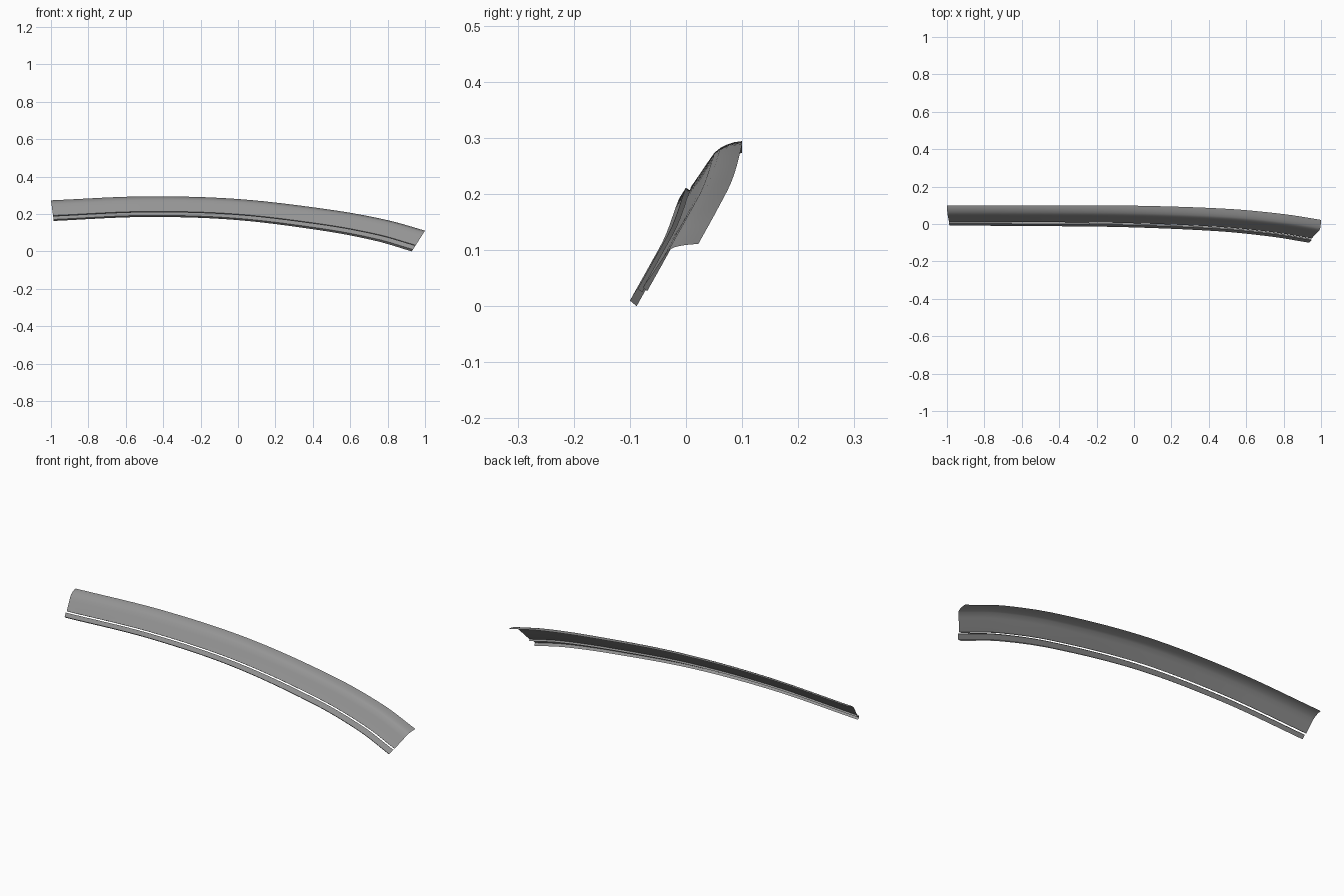
import bpy, bmesh, math

if "Cube" in bpy.data.objects:
    bpy.data.objects.remove(bpy.data.objects["Cube"])

# Rear-edge guide path: x, y, z
PATH = [(-1.0, .100, .273), (-.5, .100, .294), (0, .098, .280),
        (.5, .081, .222), (.8, .053, .167), (1.0, .022, .111)]

# Cross-sections as (y, z) offsets from the path: left end / right end
PANEL_L = [(0, 0), (-.013, -.002), (-.026, -.007), (-.038, -.014), (-.048, -.023),
           (-.060, -.040), (-.075, -.062), (-.088, -.081), (-.080, -.086)]
PANEL_R = [(0, 0), (-.015, -.001), (-.030, -.003), (-.043, -.006), (-.053, -.011),
           (-.066, -.030), (-.083, -.056), (-.099, -.078), (-.091, -.084)]
STRIP_L = [(-.090, -.089), (-.098, -.084), (-.109, -.102), (-.099, -.110)]
STRIP_R = [(-.100, -.086), (-.108, -.080), (-.122, -.101), (-.110, -.111)]

# Mid-grey finish
grey = bpy.data.materials.new("mid_grey")
grey.diffuse_color = (.3, .3, .3, 1)
grey.use_nodes = True
grey.node_tree.nodes["Principled BSDF"].inputs["Base Color"].default_value = grey.diffuse_color


def path_point(x):
    """Smooth cubic interpolation along the guide path."""
    n = len(PATH)
    k = max(i for i in range(n - 1) if PATH[i][0] <= x + 1e-9)

    def slope(i, c):
        a, b = PATH[max(i - 1, 0)], PATH[min(i + 1, n - 1)]
        return (b[c] - a[c]) / (b[0] - a[0])

    p, q = PATH[k], PATH[k + 1]
    h = q[0] - p[0]
    t = (x - p[0]) / h
    return [(2*t**3 - 3*t*t + 1) * p[c] + (t**3 - 2*t*t + t) * h * slope(k, c)
            + (3*t*t - 2*t**3) * q[c] + (t**3 - t*t) * h * slope(k + 1, c)
            for c in (1, 2)]


def sweep(name, left, right, steps=48):
    bm = bmesh.new()
    rows = []
    for i in range(steps + 1):
        u = i / steps
        x = -1 + 2 * u
        y, z = path_point(x)
        w = u * u * (3 - 2 * u)
        row = []
        for (ly, lz), (ry, rz) in zip(left, right):
            dy, dz = ly + (ry - ly) * w, lz + (rz - lz) * w
            # the ends are raked so they stay square to the curve
            dx = (.015 + (-.07 - .015) * u) * (-dz / .11)
            row.append(bm.verts.new((x + dx, y + dy, z + dz)))
        rows.append(row)
    for a, b in zip(rows, rows[1:]):
        for j in range(len(left) - 1):
            bm.faces.new((a[j], a[j + 1], b[j + 1], b[j]))
    mesh = bpy.data.meshes.new(name)
    bm.to_mesh(mesh)
    bm.free()
    mesh.materials.append(grey)
    obj = bpy.data.objects.new(name, mesh)
    bpy.context.collection.objects.link(obj)
    bpy.context.view_layer.objects.active = obj
    obj.select_set(True)
    bpy.ops.object.shade_smooth_by_angle(angle=math.radians(35))
    obj.select_set(False)
    return obj


# Wide curved panel with a small folded lower lip
sweep("curved_panel", PANEL_L, PANEL_R)
# Narrow channel strip running below it
sweep("lower_trim_strip", STRIP_L, STRIP_R)
